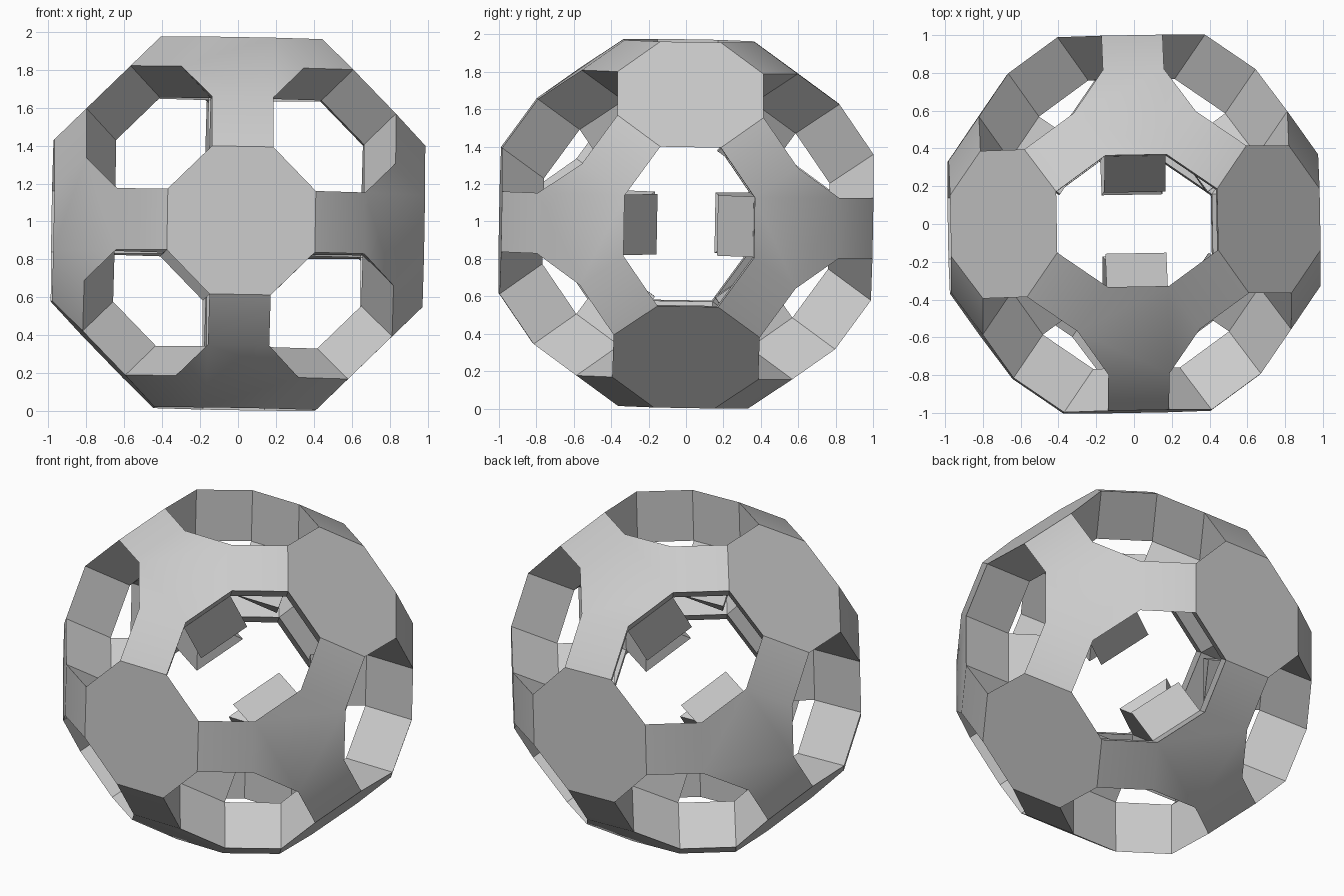
import bpy, bmesh, math
from itertools import permutations, product
from mathutils import Vector, Euler, Matrix

if "Cube" in bpy.data.objects:
    bpy.data.objects.remove(bpy.data.objects["Cube"])

A = 0.3236                        # every edge of the cage has this length
R2, R3 = math.sqrt(2), math.sqrt(3)
P = A / 2
Q = P * (1 + R2)
D = P * (1 + 2 * R2) + 2 * A / R3           # distance of the octagon plates
K1, K2, K3 = P + A / R3, Q + A / R3, P * (1 + 2 * R2) + A / R3
M = D - A / R2                              # distance of the inner squares

bm = bmesh.new()
done = set()


def to_world(c):
    """Cube axes turned 45 degrees about the front-back axis."""
    u, v, w = c
    return Vector(((u + v) / R2, w, (u - v) / R2))


def add(face):
    """Add a face and all of its images under cube symmetry."""
    for order in permutations(range(3)):
        for signs in product((1, -1), repeat=3):
            pts = [tuple(signs[i] * c[order[i]] for i in range(3)) for c in face]
            key = frozenset(tuple(round(x, 4) + 0.0 for x in c) for c in pts)
            if key not in done:
                done.add(key)
                bm.faces.new([bm.verts.new(to_world(c)) for c in pts])


def tunnel_wall(c1, c2):
    """Square wall running inward along the tunnel axis (0, 1, 1)."""
    s = A / R2
    back = [(c[0], c[1] - s, c[2] - s) for c in (c2, c1)]
    add([c1, c2] + back)


# Octagon plates
add([(P, Q, D), (-P, Q, D), (-Q, P, D), (-Q, -P, D),
     (-P, -Q, D), (P, -Q, D), (Q, -P, D), (Q, P, D)])

# Three-armed corner webs: a hexagon and its square arms
add([(K1, K2, K3), (K2, K1, K3), (K3, K1, K2),
     (K3, K2, K1), (K2, K3, K1), (K1, K3, K2)])
add([(P, Q, D), (Q, P, D), (K2, K1, K3), (K1, K2, K3)])

# Eight-sided tunnels
tunnel_wall((P, Q, D), (-P, Q, D))
tunnel_wall((P, Q, D), (K1, K2, K3))
tunnel_wall((K1, K2, K3), (K1, K3, K2))

# Inner squares behind the plates
add([(P, P, M), (-P, P, M), (-P, -P, M), (P, -P, M)])

# Triangular posts pointing to the centre from each corner web
add([(K1, K1, K2), (K1, K2, K1), (P, Q, P), (P, P, Q)])
add([(P, P, Q), (P, Q, P), (Q, P, P)])

bmesh.ops.remove_doubles(bm, verts=bm.verts, dist=0.001)
bmesh.ops.recalc_face_normals(bm, faces=bm.faces)

# Slight tilt, then stand on the ground
tilt = Euler([math.radians(a) for a in (-1, 1, 1)]).to_matrix()
bm.transform(tilt.to_4x4())
low = min(v.co.z for v in bm.verts)
bm.transform(Matrix.Translation((0, 0, -low)))

mesh = bpy.data.meshes.new("tunnel_cage")
bm.to_mesh(mesh)
bm.free()
cage = bpy.data.objects.new("tunnel_cage", mesh)
bpy.context.collection.objects.link(cage)

grey = bpy.data.materials.new("light_grey")
grey.diffuse_color = (0.6, 0.6, 0.6, 1)
grey.use_nodes = True
grey.node_tree.nodes["Principled BSDF"].inputs["Base Color"].default_value = grey.diffuse_color
mesh.materials.append(grey)

bpy.context.view_layer.objects.active = cage
cage.select_set(True)
bpy.ops.object.shade_smooth_by_angle(angle=math.radians(30))
